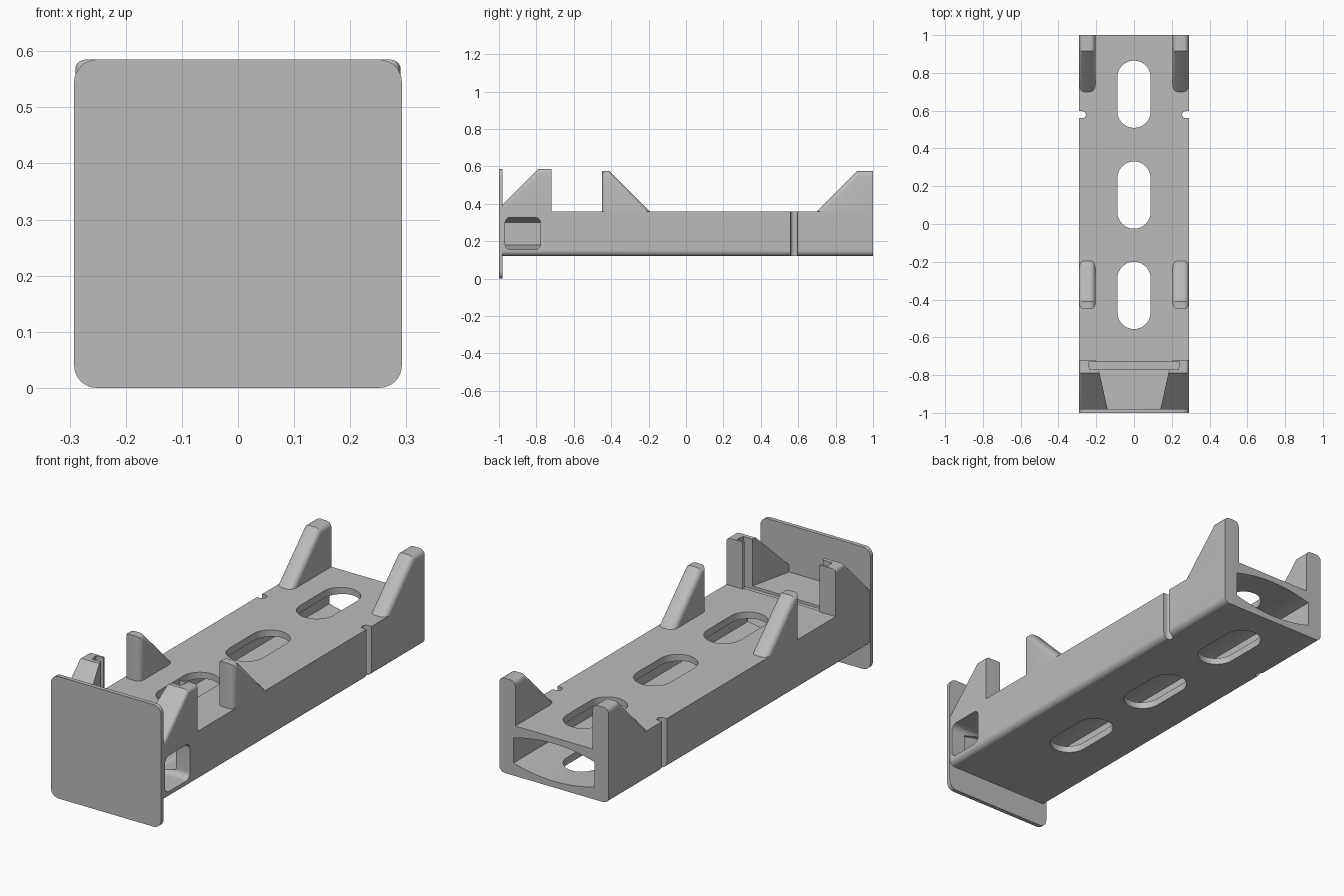
import bpy, bmesh, math
from mathutils import Vector

cube = bpy.data.objects.get("Cube")
if cube:
    bpy.data.objects.remove(cube, do_unlink=True)

grey = bpy.data.materials.new("plain grey")
grey.use_nodes = True
colour = (0.5, 0.5, 0.5, 1)
grey.diffuse_color = colour
grey.node_tree.nodes["Principled BSDF"].inputs["Base Color"].default_value = colour


def place(axis, u, v, w):
    """Map profile coordinates (u, v) and depth w onto the chosen extrusion axis."""
    return {"x": (w, u, v), "y": (u, w, v), "z": (u, v, w)}[axis]


def prism(axis, points, start, end):
    bm = bmesh.new()
    rings = [[bm.verts.new(place(axis, u, v, w)) for u, v in points] for w in (start, end)]
    bm.faces.new(rings[0])
    bm.faces.new(rings[1][::-1])
    n = len(points)
    for i in range(n):
        j = (i + 1) % n
        bm.faces.new((rings[0][i], rings[0][j], rings[1][j], rings[1][i]))
    bmesh.ops.recalc_face_normals(bm, faces=bm.faces[:])
    return bm


def rounded(u0, u1, v0, v1, low, high=None, steps=8):
    """Rectangle with separate corner radii for its low and high sides."""
    high = low if high is None else high
    corners = [(u0, v0, 1, 1, low, 180), (u1, v0, -1, 1, low, 270),
               (u1, v1, -1, -1, high, 0), (u0, v1, 1, -1, high, 90)]
    points = []
    for u, v, su, sv, r, first in corners:
        for k in range(steps + 1 if r else 1):
            a = math.radians(first + 90 * k / steps)
            points.append((u + su * r + r * math.cos(a), v + sv * r + r * math.sin(a)))
    return points


def bevel(bm, rule, width):
    edges = [e for e in bm.edges if rule(e.verts[0].co, e.verts[1].co)]
    bmesh.ops.bevel(bm, geom=edges, offset=width, segments=5, profile=0.5,
                    affect="EDGES", clamp_overlap=True)


def finish(name, bm):
    bmesh.ops.recalc_face_normals(bm, faces=bm.faces[:])
    mesh = bpy.data.meshes.new(name)
    bm.to_mesh(mesh)
    bm.free()
    mesh.materials.append(grey)
    ob = bpy.data.objects.new(name, mesh)
    bpy.context.collection.objects.link(ob)
    return ob


def activate(ob):
    bpy.ops.object.select_all(action="DESELECT")
    ob.select_set(True)
    bpy.context.view_layer.objects.active = ob


def cut(ob, bm):
    cutter = finish("cutter", bm)
    cutter.hide_render = True
    mod = ob.modifiers.new("cut", "BOOLEAN")
    mod.operation, mod.solver, mod.object = "DIFFERENCE", "EXACT", cutter
    activate(ob)
    bpy.ops.object.modifier_apply(modifier=mod.name)
    bpy.data.objects.remove(cutter, do_unlink=True)


W, FRONT, DECK, TOP = 0.29, -0.98, 0.36, 0.575
parts = []

# End plate
plate = rounded(-0.292, 0.292, 0, 0.585, 0.04)
parts.append(finish("end_plate", prism("y", plate, -1, FRONT)))

# Hollow body with rounded lower edges
body = finish("body", prism("y", rounded(-W, W, 0.12, DECK, 0.03, 0), FRONT, 1))
parts.append(body)

# Tunnel with bowed floor and ceiling
half, steps = 0.215, 16
xs = [half * (2 * i / steps - 1) for i in range(steps + 1)]
bow = [0.03 * (1 - (x / half) ** 2) for x in xs]
tunnel = [(x, 0.18 - b) for x, b in zip(xs, bow)]
tunnel += [(x, 0.30 + b) for x, b in zip(xs[::-1], bow[::-1])]
cut(body, prism("y", tunnel, FRONT + 0.002, 1.1))

# Slots through deck and floor
for y in (-0.378, 0.153, 0.687):
    cut(body, prism("z", rounded(-0.088, 0.088, y - 0.178, y + 0.178, 0.0879, steps=12), 0, 0.5))

# Side window, on the left wall only
cut(body, prism("x", rounded(-0.967, -0.778, 0.155, 0.328, 0.03), 0, 0.4))

# Narrow side notches
for s in (-1, 1):
    u0, u1 = sorted((s * 0.255, s * 0.4))
    cut(body, prism("z", rounded(u0, u1, 0.56, 0.597, 0.0184), 0, 0.5))


def groove():
    return prism("z", [(-0.235, -0.77), (0.235, -0.77), (0.242, -0.73), (-0.242, -0.73)], 0.347, 0.7)


cut(body, groove())

# Sloped posts along the deck edges
profiles = {
    "back_post": [(0.70, DECK), (1, DECK), (1, TOP), (0.915, TOP)],
    "middle_post": [(-0.45, DECK), (-0.195, DECK), (-0.41, TOP), (-0.45, TOP)],
}


def side_edge(a, b):
    along = abs(a.x - b.x) < 1e-4 and max(a.z, b.z) > DECK + 0.01
    return along and not (a.y > 0.99 and b.y > 0.99)


for s, side in ((1, "left"), (-1, "right")):
    for name, profile in profiles.items():
        bm = prism("x", profile, s * 0.205, s * W)
        bevel(bm, side_edge, 0.026)
        parts.append(finish(f"{side}_{name}", bm))

    # Front post: widens toward the plate, sloped on top, grooved inside
    plan = [(0.14, FRONT), (W, FRONT), (W, -0.72), (0.205, -0.72), (0.187, -0.77)]
    bm = prism("z", [(s * x, y) for x, y in plan], DECK, 0.585)
    bmesh.ops.bisect_plane(bm, geom=bm.verts[:] + bm.edges[:] + bm.faces[:],
                           plane_co=Vector((0, FRONT, 0.395)),
                           plane_no=Vector((0, -1, 1)), clear_outer=True)
    bmesh.ops.holes_fill(bm, edges=[e for e in bm.edges if e.is_boundary], sides=0)
    bmesh.ops.recalc_face_normals(bm, faces=bm.faces[:])
    bevel(bm, lambda a, b: abs(a.x) > W - 0.001 and abs(b.x) > W - 0.001
          and max(a.z, b.z) > DECK + 0.01 and min(a.z, b.z) > DECK + 0.01, 0.018)
    post = finish(f"{side}_front_post", bm)
    cut(post, groove())
    parts.append(post)

# Smooth the rounded surfaces, keep edges sharp
for ob in parts:
    activate(ob)
    bpy.ops.object.shade_smooth_by_angle(angle=math.radians(30))
